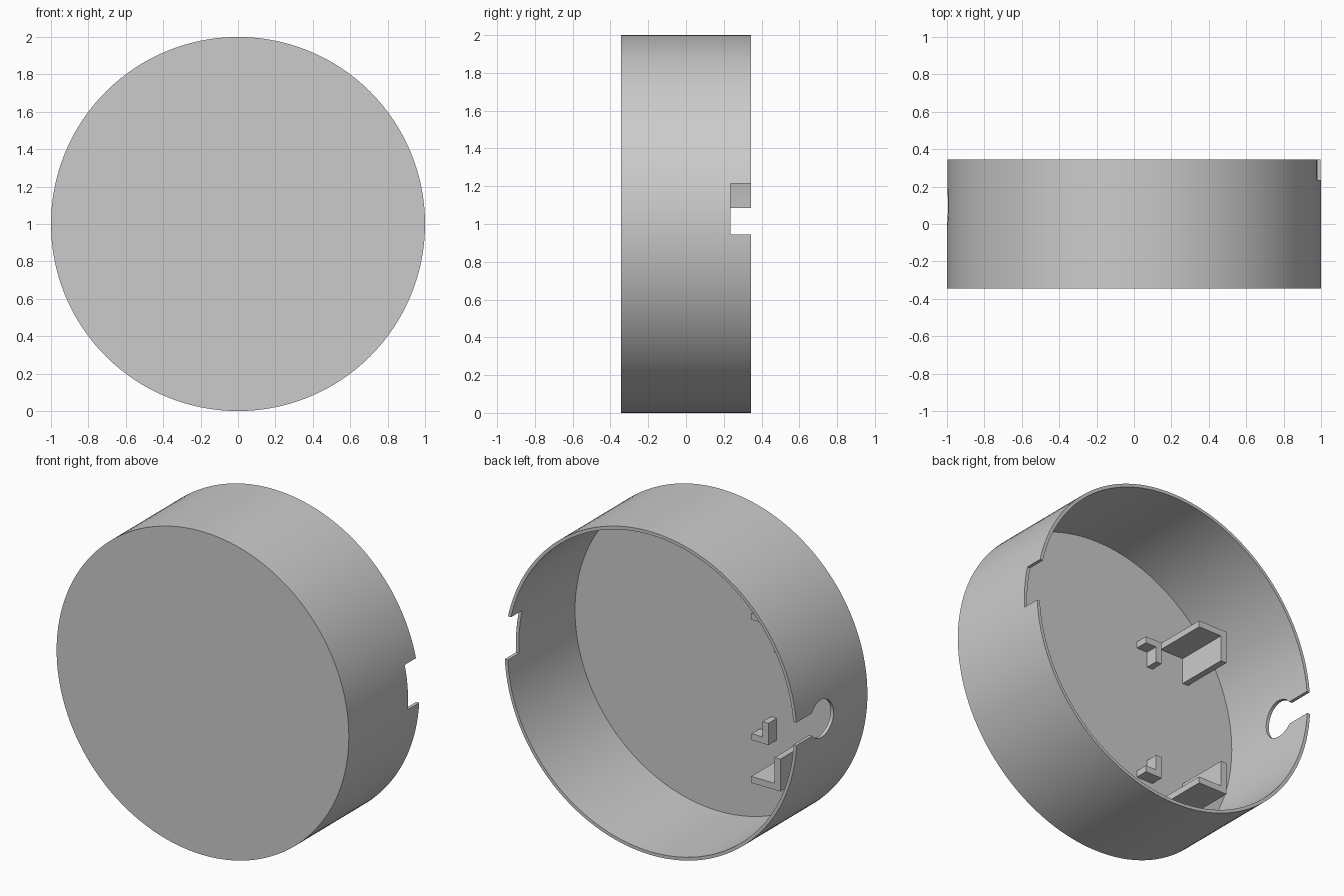
import bpy, bmesh, math
from mathutils import Matrix, Vector

cube = bpy.data.objects.get("Cube")
if cube:
    bpy.data.objects.remove(cube, do_unlink=True)

grey = bpy.data.materials.new("plain grey")
grey.use_nodes = True
colour = (0.6, 0.6, 0.6, 1)
grey.diffuse_color = colour
grey.node_tree.nodes["Principled BSDF"].inputs["Base Color"].default_value = colour

CENTRE = 1.0                 # height of the housing axis
FRONT, BACK, FLOOR = -0.345, 0.345, -0.315
OUTER, INNER = 1.0, 0.98


def make_object(name, bm):
    bmesh.ops.recalc_face_normals(bm, faces=bm.faces)
    mesh = bpy.data.meshes.new(name)
    bm.to_mesh(mesh)
    bm.free()
    mesh.materials.append(grey)
    obj = bpy.data.objects.new(name, mesh)
    bpy.context.collection.objects.link(obj)
    return obj


def prism(name, outline, y0, y1):
    """Extrude an outline of (x, height above axis) points along y."""
    bm = bmesh.new()
    face = bm.faces.new([bm.verts.new((x, y0, CENTRE + z)) for x, z in outline])
    extruded = bmesh.ops.extrude_face_region(bm, geom=[face])["geom"]
    verts = [v for v in extruded if isinstance(v, bmesh.types.BMVert)]
    bmesh.ops.translate(bm, verts=verts, vec=(0, y1 - y0, 0))
    return make_object(name, bm)


def box(name, x0, x1, y0, y1, z0, z1):
    return prism(name, [(x0, z0), (x1, z0), (x1, z1), (x0, z1)], y0, y1)


def cut(target, cutter):
    cutter.hide_render = True
    mod = target.modifiers.new("cut", 'BOOLEAN')
    mod.operation = 'DIFFERENCE'
    mod.solver = 'EXACT'
    mod.object = cutter
    bpy.context.view_layer.objects.active = target
    bpy.ops.object.modifier_apply(modifier=mod.name)
    bpy.data.objects.remove(cutter, do_unlink=True)


# Round housing: a closed front plate and thin wall, turned from one profile
bm = bmesh.new()
profile = [(0, FRONT), (OUTER, FRONT), (OUTER, BACK), (INNER, BACK), (INNER, FLOOR), (0, FLOOR)]
points = [bm.verts.new((r, y, CENTRE)) for r, y in profile]
edges = [bm.edges.new(pair) for pair in zip(points, points[1:])]
bmesh.ops.spin(bm, geom=points + edges, cent=(0, 0, CENTRE), axis=(0, 1, 0),
               angle=math.tau, steps=128, use_duplicate=False)
bmesh.ops.remove_doubles(bm, verts=bm.verts, dist=0.0001)
housing = make_object("round_housing", bm)

# Rectangular notch in the left rim
cut(housing, box("notch_cutter", 0.8, 1.2, 0.235, 0.5, -0.055, 0.215))

# Keyhole in the right wall: a round hole with a slot to the rim
bm = bmesh.new()
bmesh.ops.create_cone(bm, cap_ends=True, segments=48, radius1=0.115, radius2=0.115, depth=0.4,
                      matrix=Matrix.Translation(Vector((-1, 0.1, CENTRE + 0.015)))
                      @ Matrix.Rotation(math.pi / 2, 4, 'Y'))
cut(housing, make_object("hole_cutter", bm))
cut(housing, box("slot_cutter", -1.2, -0.8, 0.1, 0.5, -0.055, 0.085))

bpy.ops.object.select_all(action='DESELECT')
housing.select_set(True)
bpy.context.view_layer.objects.active = housing
bpy.ops.object.shade_smooth_by_angle(angle=math.radians(30))


# Angle brackets standing on the inside of the front plate
def bracket(name, x, z, width, height, tip, direction):
    """L-shape with its corner at (x, z); direction is the way the upright runs."""
    t = 0.04
    shape = [(0, 0), (width, 0), (width, t), (t, t), (t, height), (0, height)]
    return prism(name, [(x + a, z + direction * b) for a, b in shape], FLOOR - 0.01, tip)


bracket("upper_long_bracket", -0.66, 0.495, 0.2, 0.2, 0.02, -1)
bracket("lower_long_bracket", -0.66, -0.555, 0.2, 0.2, 0.02, 1)
bracket("upper_short_bracket", -0.4, 0.44, 0.115, 0.135, -0.235, -1)
bracket("lower_short_bracket", -0.4, -0.435, 0.115, 0.135, -0.235, 1)
